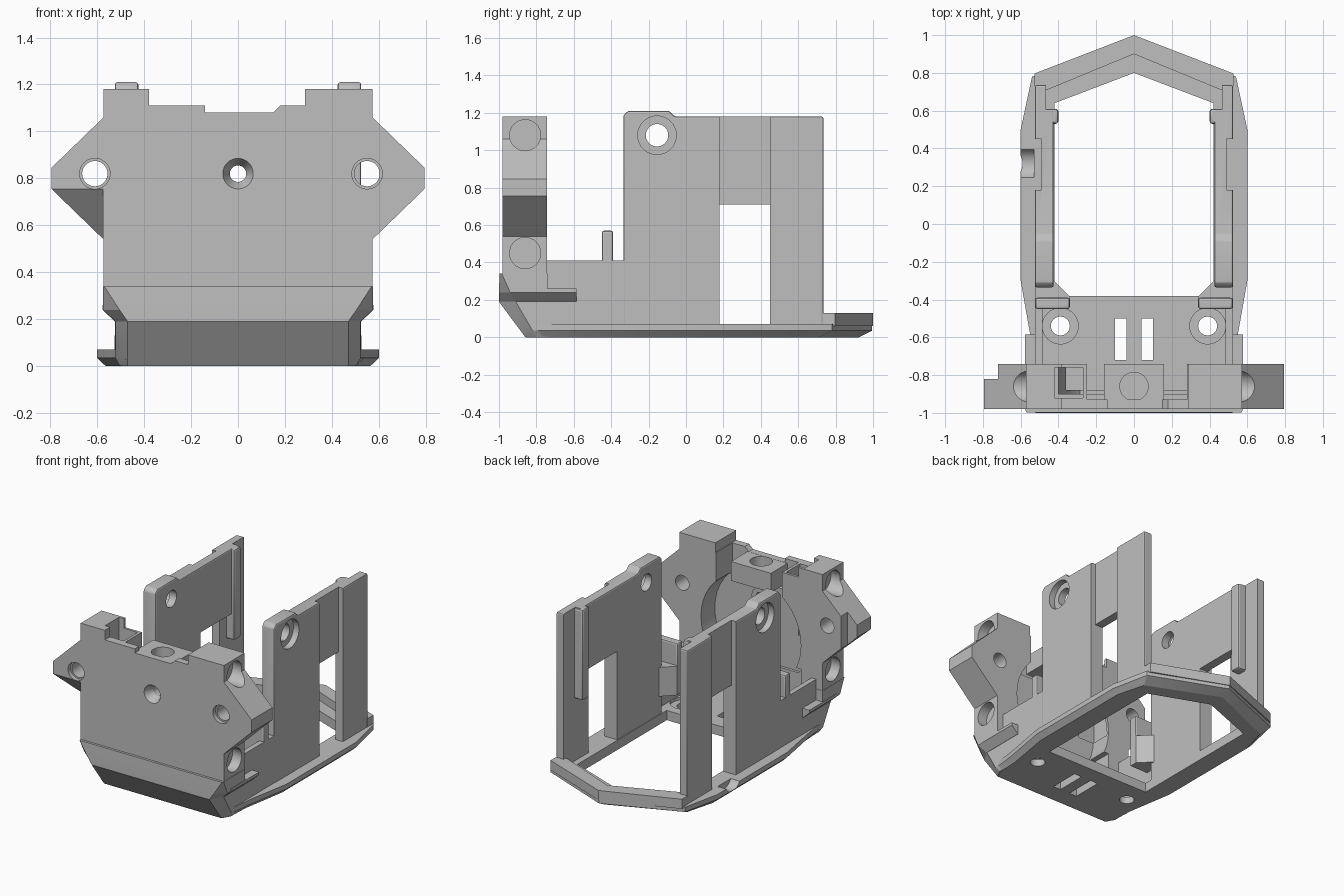
import bpy, bmesh, math

if "Cube" in bpy.data.objects:
    bpy.data.objects.remove(bpy.data.objects["Cube"], do_unlink=True)

grey = bpy.data.materials.new("light_grey")
grey.use_nodes = True
colour = (0.52, 0.52, 0.52, 1)
grey.diffuse_color = colour
grey.node_tree.nodes["Principled BSDF"].inputs["Base Color"].default_value = colour


def place(axis, a, b, t):
    return {"x": (t, a, b), "y": (a, t, b), "z": (a, b, t)}[axis]


def loft(name, axis, sections, bevel=0):
    """Closed solid through matching outlines at several depths along an axis."""
    bm = bmesh.new()
    rings = [[bm.verts.new(place(axis, a, b, t)) for a, b in pts] for t, pts in sections]
    n = len(rings[0])
    bm.faces.new(rings[0])
    bm.faces.new(rings[-1])
    for r, q in zip(rings, rings[1:]):
        for i in range(n):
            j = (i + 1) % n
            bm.faces.new((r[i], r[j], q[j], q[i]))
    bmesh.ops.recalc_face_normals(bm, faces=bm.faces)
    if bevel:
        bmesh.ops.bevel(bm, geom=bm.edges[:], offset=bevel, segments=2,
                        profile=0.5, affect="EDGES", clamp_overlap=True)
    mesh = bpy.data.meshes.new(name)
    bm.to_mesh(mesh)
    bm.free()
    mesh.materials.append(grey)
    ob = bpy.data.objects.new(name, mesh)
    bpy.context.collection.objects.link(ob)
    return ob


def prism(name, axis, pts, lo, hi, bevel=0):
    return loft(name, axis, [(lo, pts), (hi, pts)], bevel)


def box(name, x, y, z, bevel=0):
    return prism(name, "z", [(x[0], y[0]), (x[1], y[0]), (x[1], y[1]), (x[0], y[1])], *z, bevel)


def circle(a, b, r, n=40):
    return [(a + r * math.cos(2 * math.pi * i / n), b + r * math.sin(2 * math.pi * i / n))
            for i in range(n)]


def rod(axis, a, b, r, lo, hi, r2=None, name="cutter"):
    return loft(name, axis, [(lo, circle(a, b, r)), (hi, circle(a, b, r2 or r))])


def both(pts):
    """Add the mirrored half of an outline, skipping points on the centre line."""
    return pts + [(-x, y) for x, y in reversed(pts) if x]


def apply_mod(ob, mod):
    bpy.context.view_layer.objects.active = ob
    bpy.ops.object.modifier_apply(modifier=mod.name)


def cut(ob, *cutters):
    for c in cutters:
        mod = ob.modifiers.new("cut", "BOOLEAN")
        mod.operation, mod.solver, mod.object = "DIFFERENCE", "EXACT", c
        apply_mod(ob, mod)
        bpy.data.objects.remove(c, do_unlink=True)
    return ob


def mirror(ob):
    mod = ob.modifiers.new("mirror", "MIRROR")
    mod.use_mirror_merge = False
    apply_mod(ob, mod)


# Base tray with bevelled underside, pointed back and large opening
rim = [(0.48, -0.87), (0.522, -0.8), (0.54, -0.64), (0.6, -0.3), (0.6, 0.5), (0.54, 0.78), (0, 0.995)]
under = [(0.47, -0.855), (0.5, -0.8)] + [
    (x * 0.94, y - (0.07 if y > 0.5 else 0)) for x, y in rim[2:]]
base = loft("base_tray", "z", [(0, both(under)), (0.035, both(rim)), (0.07, both(rim))])
cut(base,
    prism("cutter", "z", both([(0.42, -0.38), (0.42, 0.64), (0, 0.8)]), -0.1, 0.3),
    rod("x", 0.32, 0.11, 0.085, -0.7, -0.53))
for s in (-1, 1):
    cut(base, rod("z", s * 0.39, -0.54, 0.05, -0.1, 0.2),
        rod("z", s * 0.39, -0.54, 0.095, 0.05, 0.2))
for x in (-0.07, 0.07):
    cut(base, box("cutter", (x - 0.03, x + 0.03), (-0.72, -0.5), (-0.1, 0.2)))

# Raised pointed rim across the back
prism("back_rim", "z", [
    (0.526, 0.73), (0.526, 0.797), (0, 1.0), (-0.526, 0.797), (-0.526, 0.73),
    (-0.46, 0.71), (0, 0.9), (0.46, 0.71)], 0.06, 0.13)

# Sloped chin below the front plate
def chin_section(y, front, corner_y, side):
    return both([(front, y), (side, corner_y), (side, -0.74)])

chin = loft("chin", "z", [
    (0.002, chin_section(-0.86, 0.47, -0.8, 0.505)),
    (0.035, chin_section(-0.885, 0.47, -0.82, 0.523)),
    (0.19, chin_section(-1.0, 0.47, -0.91, 0.523)),
    (0.24, chin_section(-1.0, 0.505, -0.94, 0.575)),
    (0.34, chin_section(-0.997, 0.57, -0.985, 0.575))])
cut(chin, box("cutter", (-0.46, 0.46), (-0.88, -0.7), (0.068, 0.5)))

# Front plate with pointed wings and stepped top
plate_outline = [
    (-0.573, 0.33), (-0.573, 0.54), (-0.795, 0.755), (-0.795, 0.845), (-0.573, 1.06),
    (-0.573, 1.18), (-0.38, 1.18), (-0.38, 1.11), (-0.14, 1.11), (-0.14, 1.08),
    (0.15, 1.08), (0.18, 1.11), (0.285, 1.11), (0.285, 1.18), (0.573, 1.18),
    (0.573, 1.06), (0.795, 0.845), (0.795, 0.755), (0.573, 0.54), (0.573, 0.33)]
plate = prism("front_plate", "y", plate_outline, -0.98, -0.742)
cut(plate,
    rod("y", 0, 0.62, 0.4, -0.9, -0.6),                                   # round rear recess
    box("cutter", (-0.25, 0.28), (-0.93, -0.6), (0.9, 1.3)),              # top rear recess
    box("cutter", (-0.42, -0.27), (-0.92, -0.76), (0.6, 1.3)),            # cable pocket
    box("cutter", (-0.4, 0.4), (-0.88, -0.6), (0.2, 0.45)),               # opening above chin
    box("cutter", (-0.9, -0.72), (-0.82, -0.6), (0.5, 1.1)),              # trimmed wing tip
    prism("cutter", "x", [(-1.1, 0.755), (-0.98, 0.755), (-0.8, 0.54), (-0.8, 0.4),
                          (-1.1, 0.4)], -0.9, -0.576))                    # wing undercut
for x in (-0.61, 0.55):
    cut(plate, rod("y", x, 0.82, 0.054, -1.1, -0.6), rod("y", x, 0.82, 0.065, -1.1, -0.95))
cut(plate, rod("y", 0, 0.82, 0.035, -1.1, -0.6), rod("y", 0, 0.82, 0.075, -1.0, -0.92, 0.035))
for s in (-1, 1):
    for z in (0.45, 1.08):
        cut(plate, rod("x", -0.86, z, 0.083, *sorted((s * 0.5, s * 0.9))))

# Boss at the top centre with a vertical socket, and the collar of the middle screw
boss = box("top_boss", (-0.16, 0.16), (-0.94, -0.742), (0.94, 1.079))
cut(boss, rod("z", 0, -0.86, 0.075, 0.98, 1.2))
collar = rod("y", 0, 0.82, 0.07, -0.91, -0.85, name="screw_collar")
cut(collar, rod("y", 0, 0.82, 0.036, -1.0, -0.7))

# Tall side walls: bored, windowed and recessed, then mirrored
wall = prism("side_walls", "x", [
    (-0.335, 0.03), (-0.335, 1.185), (-0.31, 1.21), (-0.09, 1.21), (-0.06, 1.18),
    (0.735, 1.18), (0.735, 0.03)], 0.425, 0.525, 0.01)
cut(wall,
    box("cutter", (0.3, 0.7), (0.18, 0.45), (0.07, 0.71)),
    box("cutter", (0.49, 0.7), (0.18, 0.45), (0.6, 1.3)),
    box("cutter", (0.3, 0.465), (0.6, 0.9), (0.0, 1.3)),
    box("cutter", (0.3, 0.465), (0.4, 0.9), (0.0, 0.709)),
    rod("x", -0.155, 1.08, 0.06, 0.3, 0.7),
    rod("x", -0.155, 1.08, 0.103, 0.48, 0.7))
mirror(wall)

# Inner guide rails, low front walls, corner posts and outer ledges
mirror(box("guide_rails", (0.4, 0.49), (0.53, 0.61), (0.52, 1.178), 0.015))
mirror(box("low_front_walls", (0.485, 0.523), (-0.75, -0.32), (0.03, 0.41)))
mirror(box("corner_posts", (0.34, 0.523), (-0.45, -0.39), (0.2, 0.57), 0.012))
mirror(prism("corner_gussets", "z", [
    (0.52, -0.3), (0.425, -0.3), (0.34, -0.385), (0.34, -0.44), (0.52, -0.44)], 0.2, 0.41))
mirror(prism("outer_ledges", "y", [
    (0.5, 0.19), (0.525, 0.19), (0.578, 0.24), (0.578, 0.26), (0.5, 0.26)], -0.9, -0.585))

# Smooth only the curved surfaces
bpy.ops.object.select_all(action="DESELECT")
for ob in bpy.context.collection.objects:
    if ob.type == "MESH" and ob.data.materials and ob.data.materials[0] == grey:
        ob.select_set(True)
        bpy.context.view_layer.objects.active = ob
bpy.ops.object.shade_smooth_by_angle(angle=math.radians(20))
